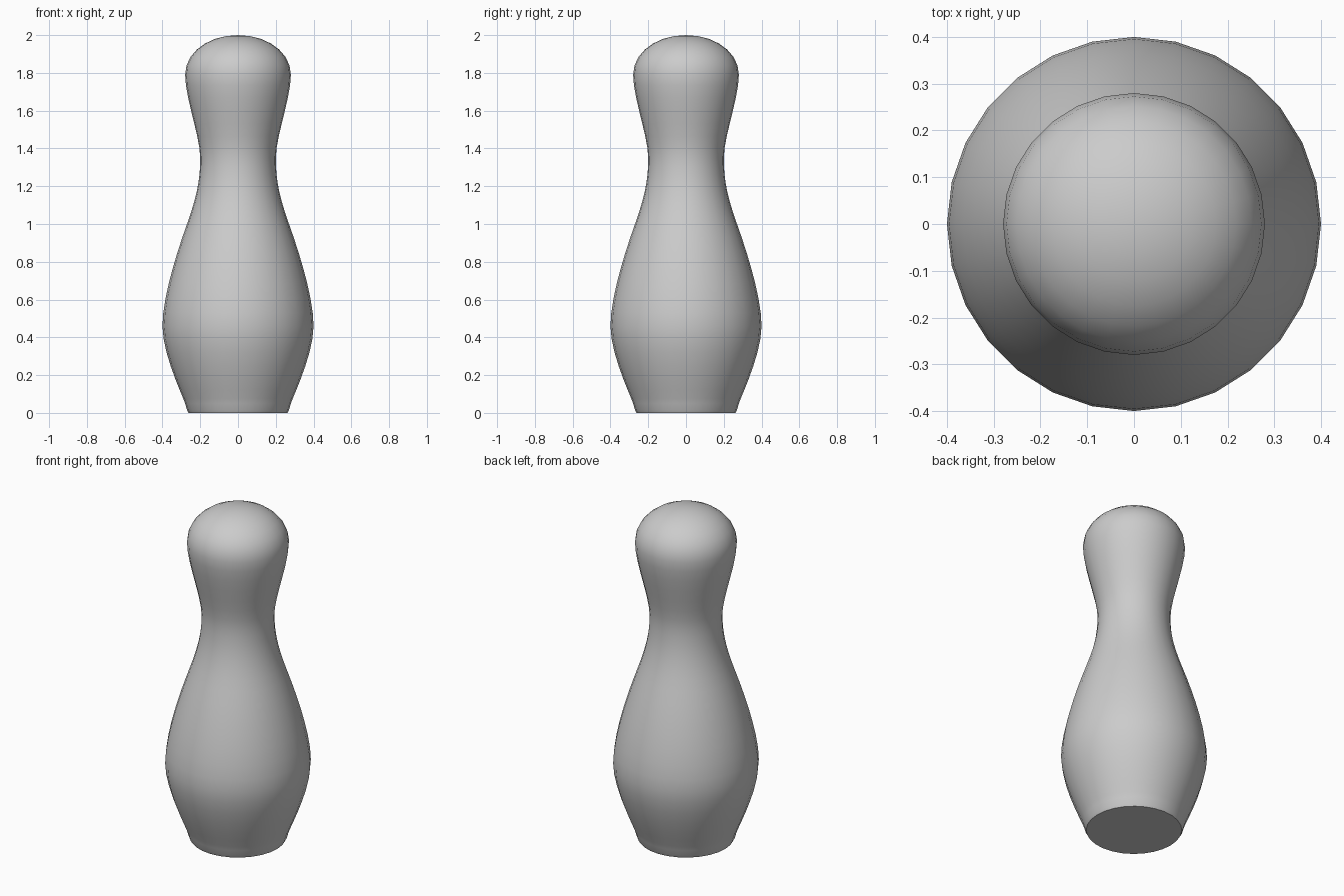
import bpy
import bmesh
import math
from mathutils import Vector
from mathutils.geometry import interpolate_bezier

cube = bpy.data.objects.get("Cube")
if cube:
    bpy.data.objects.remove(cube, do_unlink=True)

SIDES = 28

# Plain grey finish
grey = bpy.data.materials.new("plain_grey")
grey.use_nodes = True
colour = (0.6, 0.6, 0.6, 1)
grey.diffuse_color = colour
grey.node_tree.nodes["Principled BSDF"].inputs["Base Color"].default_value = colour

# Silhouette knots: radius, height, and the tangent direction (dr, dz) with handle length
knots = [
    (0.28, 0.05, 0.3, 1, 0.04),     # foot
    (0.40, 0.46, 0, 1, 0.15),       # belly
    (0.27, 1.00, -0.36, 1, 0.16),   # shoulder
    (0.20, 1.35, 0, 1, 0.11),       # neck
    (0.28, 1.79, 0, 1, 0.12),       # head
    (0.00, 2.00, -1, 0, 0.155),     # crown
]
profile = [Vector((0.262, 0, 0)), Vector((0.27, 0, 0.015))]
for a, b in zip(knots, knots[1:]):
    start, end = Vector((a[0], 0, a[1])), Vector((b[0], 0, b[1]))
    out = Vector((a[2], 0, a[3])).normalized() * a[4]
    into = Vector((b[2], 0, b[3])).normalized() * b[4]
    curve = interpolate_bezier(start, start + out, end - into, end, 8)
    profile += curve[:-1]

# Lathe the silhouette into rings, closed by a flat base and a rounded crown
bm = bmesh.new()
rings = []
for p in profile:
    angles = [math.tau * i / SIDES for i in range(SIDES)]
    rings.append([bm.verts.new((p.x * math.cos(t), p.x * math.sin(t), p.z)) for t in angles])
crown = bm.verts.new((0, 0, 2))
for i in range(SIDES):
    j = (i + 1) % SIDES
    for low, high in zip(rings, rings[1:]):
        bm.faces.new((low[i], low[j], high[j], high[i]))
    bm.faces.new((rings[-1][i], rings[-1][j], crown))
bm.faces.new(rings[0][::-1])

mesh = bpy.data.meshes.new("bowling_pin")
bm.to_mesh(mesh)
bm.free()
mesh.materials.append(grey)
pin = bpy.data.objects.new("bowling_pin", mesh)
bpy.context.collection.objects.link(pin)

# Smooth body with a crisp rim at the base
bpy.context.view_layer.objects.active = pin
pin.select_set(True)
bpy.ops.object.shade_smooth_by_angle(angle=math.radians(50))
